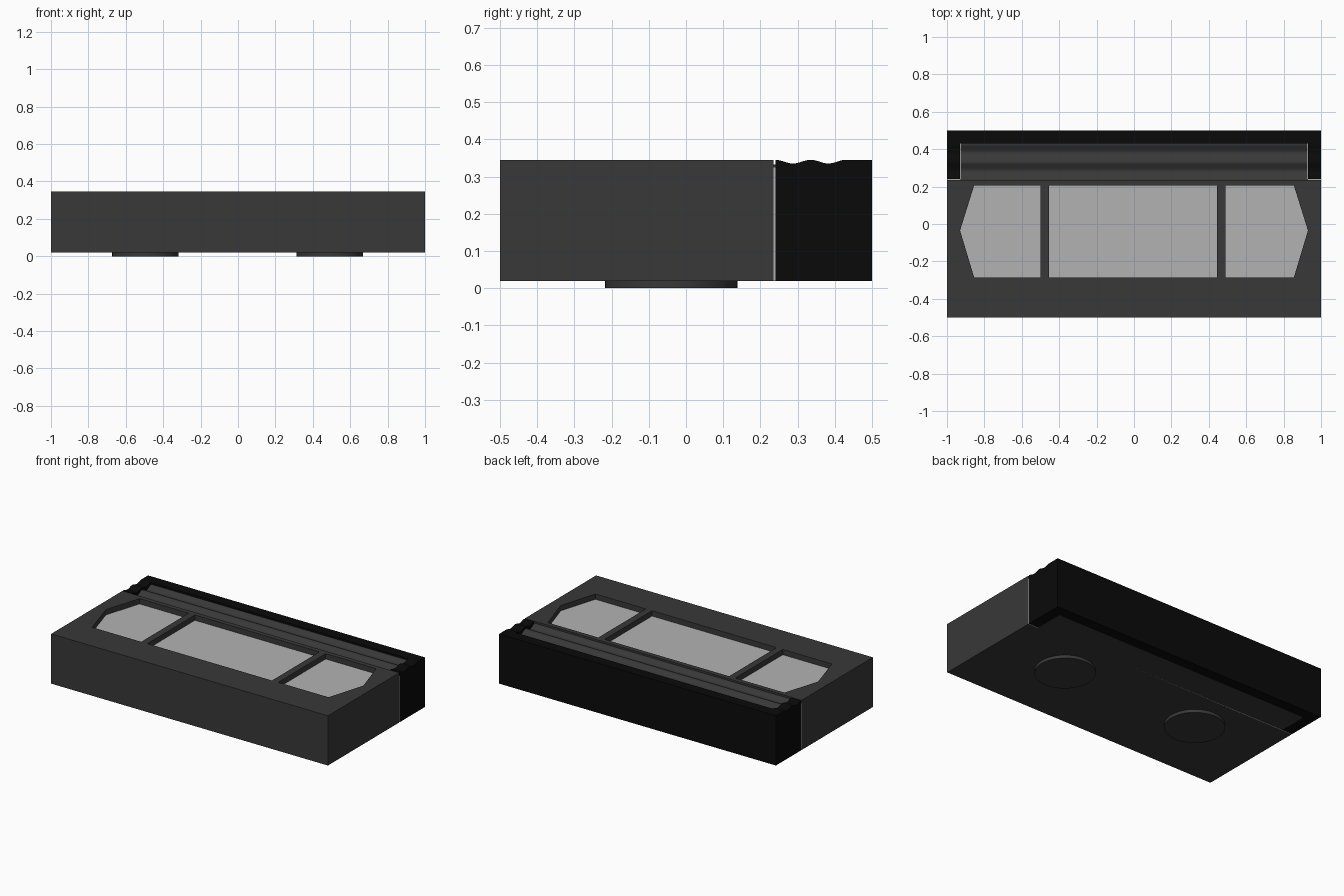
import bpy, bmesh, math
from mathutils import Vector

if "Cube" in bpy.data.objects:
    bpy.data.objects.remove(bpy.data.objects["Cube"])

BOTTOM, TOP = 0.02, 0.345
SPLIT, INNER, BACK = 0.235, 0.43, 0.5


def material(name, v):
    m = bpy.data.materials.new(name)
    m.diffuse_color = (v, v, v, 1)
    m.use_nodes = True
    m.node_tree.nodes["Principled BSDF"].inputs["Base Color"].default_value = m.diffuse_color
    return m


GREY = material("dark_grey", 0.04)
BLACK = material("black", 0.003)
LIGHT = material("light_grey", 0.45)


def prism(name, points, offset, mat):
    """Close a 3D outline into a face and extrude it by an offset vector."""
    bm = bmesh.new()
    face = bm.faces.new([bm.verts.new(p) for p in points])
    new = bmesh.ops.extrude_face_region(bm, geom=[face])["geom"]
    bmesh.ops.translate(bm, vec=Vector(offset),
                        verts=[g for g in new if isinstance(g, bmesh.types.BMVert)])
    bmesh.ops.recalc_face_normals(bm, faces=bm.faces[:])
    mesh = bpy.data.meshes.new(name)
    bm.to_mesh(mesh)
    bm.free()
    ob = bpy.data.objects.new(name, mesh)
    bpy.context.collection.objects.link(ob)
    mesh.materials.append(mat)
    return ob


def plan(name, pts, z0, z1, mat):
    return prism(name, [(x, y, z0) for x, y in pts], (0, 0, z1 - z0), mat)


def rect(x0, x1, y0, y1):
    return [(x0, y0), (x1, y0), (x1, y1), (x0, y1)]


def ribbed(name, x0, x1, z_low, z_high, y0, mat):
    """Block with ribs along x on its upper side."""
    n = 30
    pts = [(x0, y0, BOTTOM)]
    for i in range(n + 1):
        t = i / n
        wave = 0.5 + 0.5 * math.cos(t * 4 * math.pi)
        pts.append((x0, y0 + t * (INNER - y0), z_low + wave * (z_high - z_low)))
    pts.append((x0, INNER, BOTTOM))
    return prism(name, pts, (x1 - x0, 0, 0), mat)


# Main housing
housing = plan("housing", rect(-1, 1, -0.5, SPLIT), BOTTOM, TOP, GREY)

# Recessed windows: cut a pocket, then lay a light panel in it
lo, hi = -0.285, 0.205
side = [(0.49, lo), (0.855, lo), (0.93, -0.035), (0.855, hi), (0.49, hi)]
windows = {
    "middle_window": rect(-0.455, 0.445, lo, hi),
    "right_window": side,
    "left_window": [(-x - (0.01 if x < 0.5 else 0), y) for x, y in side],
}
for name, pts in windows.items():
    cutter = plan(name + "_cutter", pts, 0.30, 0.40, GREY)
    cutter.hide_render = True
    cutter.hide_set(True)
    mod = housing.modifiers.new(name, "BOOLEAN")
    mod.operation, mod.object, mod.solver = "DIFFERENCE", cutter, "EXACT"
    plan(name, pts, 0.30, 0.31, LIGHT)

# Thin light seam between housing and rear shell
plan("seam", rect(-0.998, 0.998, SPLIT, 0.24), BOTTOM, 0.325, LIGHT)

# Ribbed insert held by the rear shell
ribbed("ribbed_insert", -0.928, 0.928, 0.315, 0.333, SPLIT, GREY)

# Black rear shell: back wall and two side arms
plan("rear_wall", rect(-1, 1, INNER, BACK), BOTTOM, TOP, BLACK)
for s, name in ((-1, "left_arm"), (1, "right_arm")):
    ribbed(name, s * 0.93, s * 1.0, 0.335, TOP, 0.24, BLACK)

# Round feet
for x, name in ((-0.495, "left_foot"), (0.49, "right_foot")):
    bpy.ops.mesh.primitive_cylinder_add(vertices=48, radius=0.178, depth=BOTTOM,
                                        location=(x, -0.04, BOTTOM / 2))
    foot = bpy.context.object
    foot.name = name
    foot.data.materials.append(GREY)
    bpy.ops.object.shade_smooth_by_angle()
